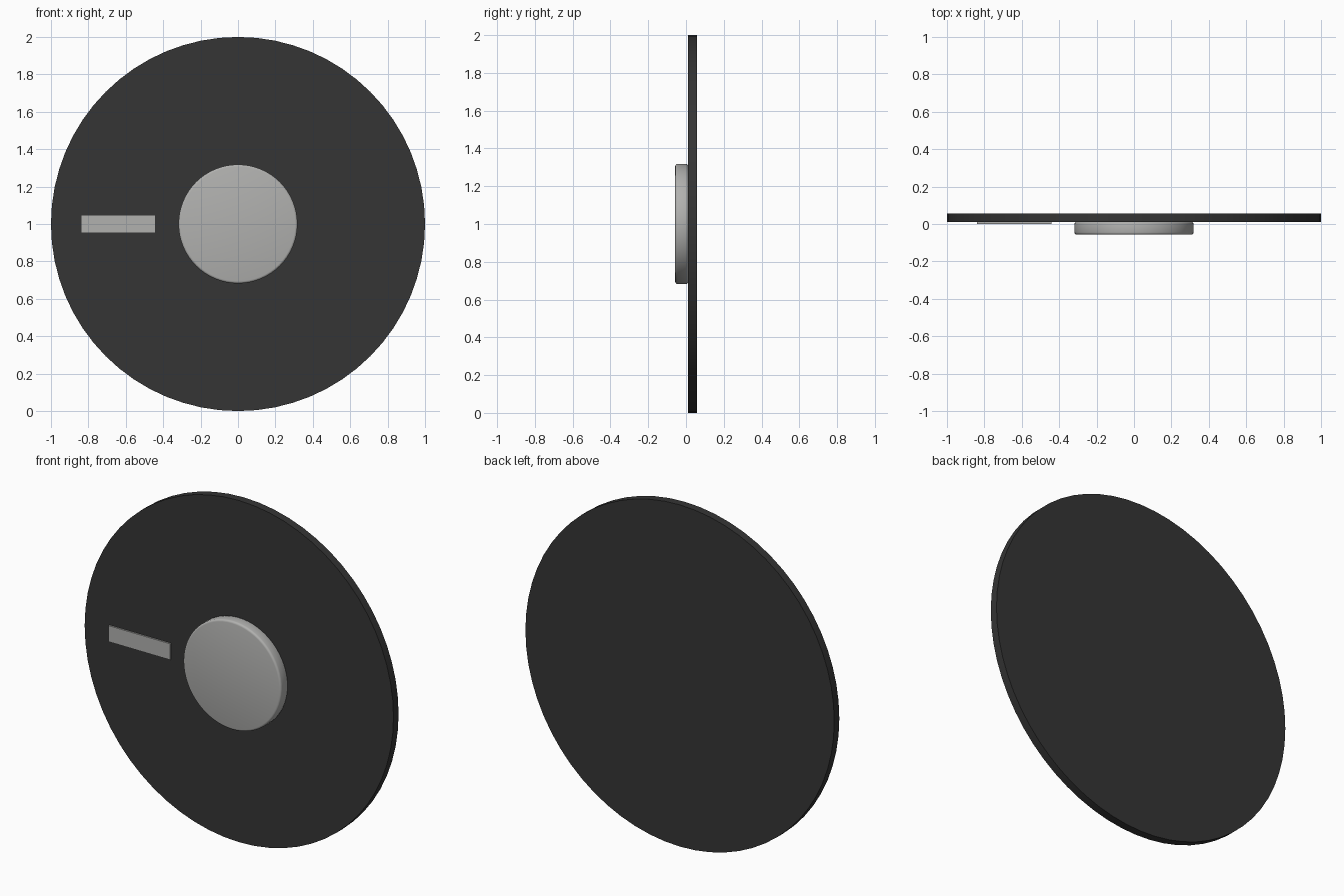
import bpy
import math

cube = bpy.data.objects.get("Cube")
if cube:
    bpy.data.objects.remove(cube, do_unlink=True)


def make_material(name, color):
    mat = bpy.data.materials.new(name)
    mat.use_nodes = True
    mat.diffuse_color = color
    bsdf = next(n for n in mat.node_tree.nodes if n.type == 'BSDF_PRINCIPLED')
    bsdf.inputs["Base Color"].default_value = color
    return mat


def finish(obj, name, mat, bevel):
    obj.name = name
    obj.data.materials.append(mat)
    bpy.ops.object.transform_apply(location=False, rotation=True, scale=True)
    if bevel:
        mod = obj.modifiers.new("Rounded rim", 'BEVEL')
        mod.width = bevel
        mod.segments = 3
        mod.limit_method = 'ANGLE'
        mod.angle_limit = math.radians(40)
        bpy.ops.object.modifier_apply(modifier=mod.name)
    bpy.ops.object.shade_smooth_by_angle(angle=math.radians(35))


def disc(name, radius, y_front, y_back, mat, bevel=0):
    """Round slab standing upright, facing the front."""
    bpy.ops.mesh.primitive_cylinder_add(
        vertices=64, radius=radius, depth=y_back - y_front,
        location=(0, (y_front + y_back) / 2, 1),
        rotation=(math.pi / 2, 0, 0))
    finish(bpy.context.object, name, mat, bevel)


black = make_material("matte black", (0.035, 0.035, 0.035, 1))
silver = make_material("silver grey", (0.44, 0.44, 0.43, 1))

# Dial plate and raised centre knob
disc("dial_plate", 1.0, 0.01, 0.057, black)
disc("centre_knob", 0.318, -0.057, 0.012, silver, bevel=0.012)

# Thin pointer mark beside the knob
bpy.ops.mesh.primitive_cube_add(size=1, location=(-0.64, 0.006, 1))
bpy.context.object.scale = (0.4, 0.011, 0.094)
finish(bpy.context.object, "pointer_mark", silver, 0)
